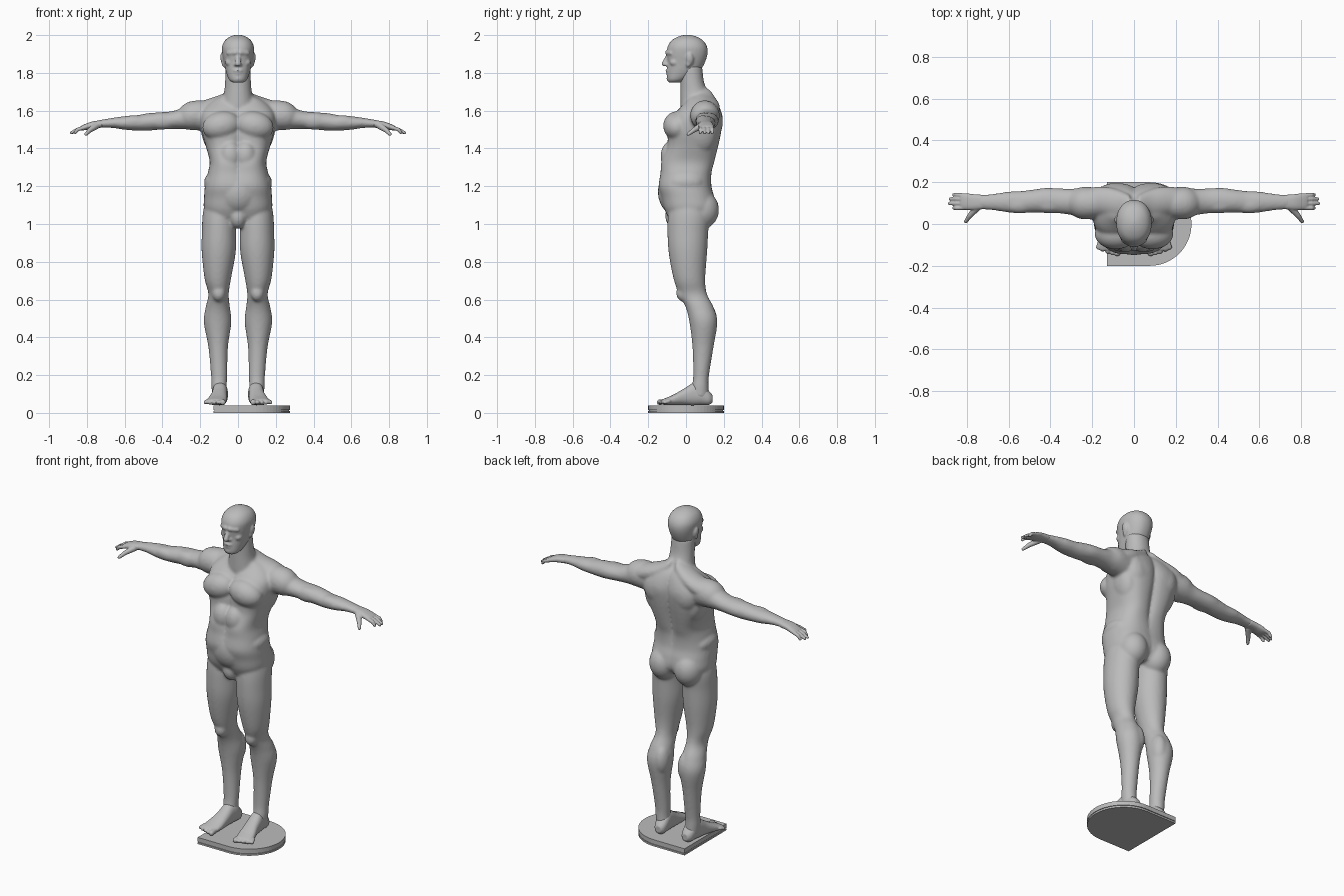
import bpy, bmesh, math
from mathutils import Vector, Matrix

if "Cube" in bpy.data.objects:
    bpy.data.objects.remove(bpy.data.objects["Cube"], do_unlink=True)

CM = 0.01  # all part measures below are in hundredths

clay = bpy.data.materials.new("clay_grey")
clay.use_nodes = True
clay.diffuse_color = (0.5, 0.5, 0.5, 1)
clay.node_tree.nodes["Principled BSDF"].inputs["Base Color"].default_value = clay.diffuse_color


def spline(rows, steps=5):
    """Smoothly interpolate between section rows."""
    vs = [Vector(r) for r in rows]
    vs = [vs[0]] + vs + [vs[-1]]
    out = []
    for a, b, c, d in zip(vs, vs[1:], vs[2:], vs[3:]):
        for i in range(steps):
            t = i / steps
            out.append(b + (c - a) * t / 2 + (a * 2 - b * 5 + c * 4 - d) * t * t / 2
                       + (b * 3 - a - c * 3 + d) * t ** 3 / 2)
    return out + [vs[-1]]


def tube(bm, axis, rows, power=2.0, sides=32):
    """Loft elliptical sections (x, y, z, radius, radius) across the given axis."""
    u, v = [i for i in range(3) if i != axis]
    rings = []
    for row in spline(rows):
        ring = []
        for k in range(sides):
            ang = math.tau * k / sides
            c, s = math.cos(ang), math.sin(ang)
            p = Vector(row[:3])
            p[u] += row[3] * math.copysign(abs(c) ** (2 / power), c)
            p[v] += row[4] * math.copysign(abs(s) ** (2 / power), s)
            ring.append(bm.verts.new(p * CM))
        rings.append(ring)
    for lo, hi in zip(rings, rings[1:]):
        for k in range(sides):
            n = (k + 1) % sides
            bm.faces.new((lo[k], lo[n], hi[n], hi[k]))
    bm.faces.new(rings[0])
    bm.faces.new(rings[-1])


def blob(bm, centre, radii, tilt=0):
    """Ellipsoid muscle, tilted about the front-back axis."""
    m = (Matrix.Translation(Vector(centre) * CM) @ Matrix.Rotation(math.radians(tilt), 4, 'Y')
         @ Matrix.Diagonal(Vector(radii) * CM).to_4x4())
    bmesh.ops.create_uvsphere(bm, u_segments=24, v_segments=16, radius=1, matrix=m)


def digit(bm, start, end, r0, r1):
    """Tapered finger or toe with rounded ends."""
    a, b = Vector(start), Vector(end)
    turn = (b - a).to_track_quat('Z', 'Y').to_matrix().to_4x4()
    m = Matrix.Translation((a + b) / 2 * CM) @ turn
    bmesh.ops.create_cone(bm, cap_ends=True, segments=16, radius1=r0 * CM, radius2=r1 * CM,
                          depth=(b - a).length * CM, matrix=m)
    blob(bm, start, (r0,) * 3)
    blob(bm, end, (r1,) * 3)


def finish(name, bm, voxel, smooth):
    """Mirror, fuse and soften a set of overlapping forms."""
    bmesh.ops.recalc_face_normals(bm, faces=bm.faces)
    mesh = bpy.data.meshes.new(name)
    bm.to_mesh(mesh)
    bm.free()
    mesh.materials.append(clay)
    ob = bpy.data.objects.new(name, mesh)
    bpy.context.collection.objects.link(ob)
    mirror = ob.modifiers.new("mirror", 'MIRROR')
    mirror.use_mirror_merge = False
    fuse = ob.modifiers.new("fuse", 'REMESH')
    fuse.mode = 'VOXEL'
    fuse.voxel_size = voxel
    fuse.use_smooth_shade = True
    soft = ob.modifiers.new("soften", 'SMOOTH')
    soft.factor = 0.5
    soft.iterations = smooth
    return ob


# Body: torso half, offset sideways so the halves leave a spine furrow
body = bmesh.new()
tube(body, 2, [(6, 2, 103, 9, 11), (5, 2, 108, 13, 13.5), (4, 1, 114, 14, 14), (4, -.5, 120, 13.5, 14),
               (5, 0, 127, 11, 13.5), (5.5, 1, 133, 9.5, 14), (6.5, 3.5, 141, 10.5, 13.5),
               (7, 4.5, 148, 12, 14), (7.5, 6, 155, 12.5, 13.5), (7, 7, 160, 12, 11.5),
               (5, 8, 165, 9, 8), (3, 7, 168, 5, 6)], 2.3)
# Neck
tube(body, 2, [(.3, 6, 162, 9, 9), (.3, 4.5, 169, 7.2, 7.5), (.3, 3.3, 175, 6.6, 6.3), (.3, 2.5, 184, 6.3, 6)])
# Trapezius
tube(body, 0, [(2, 8, 168, 6, 5), (8, 9.5, 164.5, 7, 4.5), (15, 11, 161.5, 7, 5), (23, 11, 159, 6, 5)])
# Arm
tube(body, 0, [(15, 10, 157, 7, 8), (23, 10, 157.5, 7.8, 7.8), (29, 10.5, 156, 6.4, 5.8), (35, 11, 155, 6, 4.7),
               (42, 11.3, 154.5, 6, 4.6), (48, 11, 154, 5.5, 4.6), (54, 10.5, 153.5, 5.3, 4),
               (60, 10.5, 153.5, 5, 3.6), (67, 10.5, 153.5, 4, 2.6), (75, 10.5, 152.8, 3.3, 1.9)])
# Leg
tube(body, 2, [(9.5, 7.5, 8, 4, 4.6), (10, 7.5, 14, 4.1, 4.4), (10, 8, 20, 4.3, 4.2), (10.5, 9, 35, 5.2, 5.6),
               (10.8, 9.2, 48, 7.3, 7.4), (10.7, 7.2, 56, 6.4, 7.4), (10.3, 3.7, 63, 5.4, 7.4),
               (10.7, 1.8, 71, 7, 8.4), (10.2, 1, 85, 9, 10.2), (10, 1, 96, 9.1, 10.8),
               (9.8, 1.5, 105, 8.9, 11), (9.5, 1, 113, 7.5, 9)])
# Chest, shoulder blade, side, shoulder, upper arm and forearm muscles
blob(body, (8.8, -4.8, 152), (10.2, 7.3, 7.5), 12)
blob(body, (10, 13, 154), (8, 6.5, 10), 15)
blob(body, (14.5, 8, 148), (4.8, 8, 11), 12)
blob(body, (23.5, 10, 157.5), (9, 7.8, 7.6), 20)
blob(body, (40, 9, 154.5), (9, 4, 4.5))
blob(body, (55, 9, 154), (8, 4, 3.6))
# Abdomen, lower belly, groin and buttock
blob(body, (4, -7.5, 136), (6, 6, 8))
blob(body, (.5, -6, 117), (11, 8.9, 12))
blob(body, (.3, -5.5, 104), (4.5, 5.5, 6.5))
blob(body, (8.3, 8.5, 107.5), (8.3, 9, 10))
# Hip crest, kneecap and calf
blob(body, (13.5, 0, 122), (4.5, 9, 5))
blob(body, (10.2, -1.8, 63.5), (3.6, 3.4, 4.5))
blob(body, (8, 11, 49), (4.5, 5.5, 9))
finish("body", body, 0.008, 7)

# Head
head = bmesh.new()
tube(head, 2, [(.2, -6, 174.8, 2.5, 3), (.2, -4.8, 176.5, 4.6, 5.2), (.2, -1.5, 181, 6.3, 8.6),
               (.2, 0, 185, 7.2, 9.8), (.2, .6, 190, 8.1, 10.8), (.2, .7, 194, 8.2, 10.4),
               (.2, .7, 197.3, 6.6, 8.2), (.2, .7, 199.3, 3.8, 4.6), (.2, .7, 200.2, .8, 1)], 2.15)
digit(head, (.2, -10, 188.5), (.2, -11.6, 184.8), .9, 1.4)
blob(head, (1.2, -10.2, 184.3), (1, 1.2, .8))
digit(head, (1.2, -10, 190.7), (5, -8, 190.5), 1.2, 1.1)
blob(head, (.2, -9.3, 181.2), (2.6, 1.6, .7))
blob(head, (.2, -9.1, 179.6), (2.2, 1.4, .8))
blob(head, (.2, -8.3, 177), (2.4, 2, 2.1))
blob(head, (4.6, -6, 185.5), (2.2, 2.6, 2))
# Ear
blob(head, (8, 2, 187.3), (1.3, 2, 3.4), 10)
blob(head, (7.6, 1.2, 185), (1, 1.4, 2))
finish("head", head, 0.006, 4)

# Hands
hand = bmesh.new()
tube(hand, 0, [(72, 10.5, 153, 3.4, 2), (77, 10.5, 152.4, 3.8, 1.9), (81, 10.8, 151.3, 4, 1.6),
               (83, 10.9, 150.7, 3.6, 1.2)], 2.4)
for y, tip in ((7.6, 87), (9.8, 89), (12, 88.7), (14, 87)):
    digit(hand, (81, y * .9 + 1, 151.2), (85, y, 150), 1.1, 1)
    digit(hand, (85, y, 150), (tip - .7, y, 148.3), 1, .8)
digit(hand, (75, 8, 152), (78.5, 4, 149.6), 1.8, 1.3)
digit(hand, (78.5, 4, 149.6), (80.5, 1.2, 147.5), 1.3, .9)
finish("hands", hand, 0.004, 3)

# Feet
foot = bmesh.new()
tube(foot, 1, [(9, 14, 7.5, 2, 2), (9.1, 12, 8, 3.4, 3.8), (9.3, 8, 10, 4, 5.8), (9.6, 4, 10, 4, 6),
               (10, -1, 8.5, 4.3, 4.4), (11, -7, 6.8, 5.1, 2.7), (11.8, -11, 6, 5.2, 1.8),
               (12, -12.5, 5.8, 4.8, 1.4)], 2.3)
for i, reach in enumerate((14, 13.8, 13.2, 12.3, 11.2)):
    r = 1.5 if i == 0 else 1.05
    x = 8 + 2.3 * i
    digit(foot, (x * .9 + 1, -9, 6.2), (x, -reach, 5.6), r, r)
finish("feet", foot, 0.005, 3)


def slab(name, inset, low, high):
    """Plate that is square on one side and half round on the other."""
    bm = bmesh.new()
    r = 20 - inset
    outline = [(-13 + inset, r), (-13 + inset, -r)]
    for k in range(33):
        a = math.pi * (k / 32 - .5)
        outline.append((7.5 + r * math.cos(a), r * math.sin(a)))
    base = bm.faces.new([bm.verts.new((x * CM, y * CM, low * CM)) for x, y in outline])
    top = bmesh.ops.extrude_face_region(bm, geom=[base])["geom"]
    bmesh.ops.translate(bm, vec=(0, 0, (high - low) * CM),
                        verts=[g for g in top if isinstance(g, bmesh.types.BMVert)])
    bmesh.ops.recalc_face_normals(bm, faces=bm.faces)
    mesh = bpy.data.meshes.new(name)
    bm.to_mesh(mesh)
    bm.free()
    mesh.materials.append(clay)
    bpy.context.collection.objects.link(bpy.data.objects.new(name, mesh))


# Stand: lower plate, narrow groove, upper plate
slab("stand_lower", 0, 0, 1)
slab("stand_groove", .5, 1, 1.4)
slab("stand_upper", 0, 1.4, 4)
